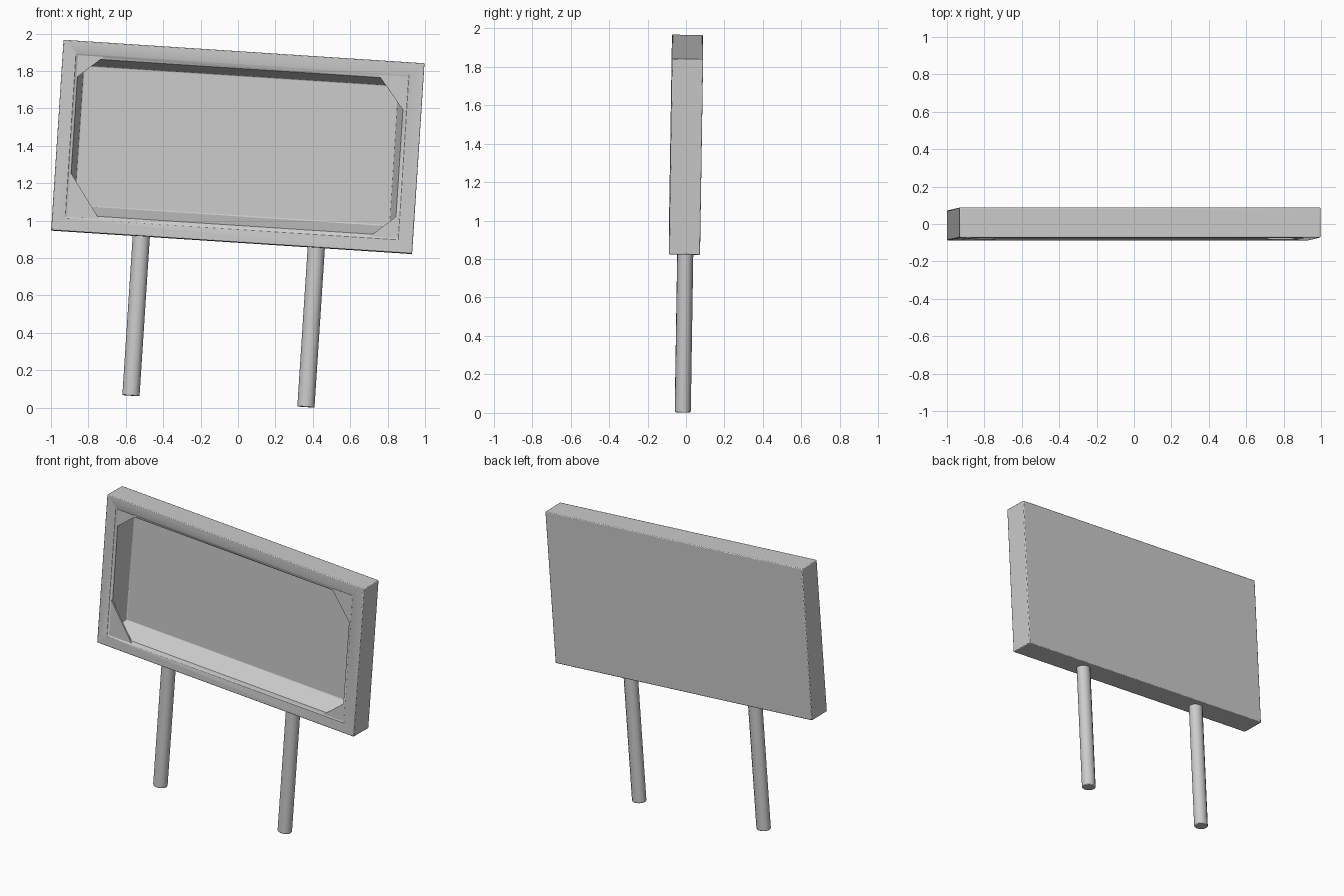
import bpy, bmesh, math
from mathutils import Matrix, Vector

if "Cube" in bpy.data.objects:
    bpy.data.objects.remove(bpy.data.objects["Cube"], do_unlink=True)

grey = bpy.data.materials.new("plain_grey")
grey.use_nodes = True
grey.diffuse_color = (0.6, 0.6, 0.6, 1)
grey.node_tree.nodes["Principled BSDF"].inputs["Base Color"].default_value = (0.6, 0.6, 0.6, 1)

# The whole sign leans sideways and slightly back
LEAN = (Matrix.Translation((-0.001, 0, 1.394))
        @ Matrix.Rotation(math.radians(3.72), 4, 'Y')
        @ Matrix.Rotation(math.radians(-0.9), 4, 'X'))


def finish(name, bm, bevel=0):
    bmesh.ops.recalc_face_normals(bm, faces=bm.faces)
    bm.transform(LEAN)
    mesh = bpy.data.meshes.new(name)
    bm.to_mesh(mesh)
    bm.free()
    mesh.materials.append(grey)
    obj = bpy.data.objects.new(name, mesh)
    bpy.context.collection.objects.link(obj)
    bpy.ops.object.select_all(action='DESELECT')
    bpy.context.view_layer.objects.active = obj
    obj.select_set(True)
    if bevel:
        mod = obj.modifiers.new("soft_edges", 'BEVEL')
        mod.width, mod.segments, mod.limit_method = bevel, 2, 'ANGLE'
        mod.angle_limit = math.radians(60)
    bpy.ops.object.shade_smooth_by_angle(angle=math.radians(40))


# Board: rectangles (x range, z range, depth) from back to front, then into the recess
bm = bmesh.new()
rings = []
for x0, x1, z0, z1, y in [(-0.967, 0.967, -0.51, 0.51, 0.081),
                          (-0.967, 0.967, -0.51, 0.51, -0.081),
                          (-0.896, 0.888, -0.441, 0.443, -0.081),
                          (-0.893, 0.884, -0.437, 0.437, -0.077),
                          (-0.88, 0.868, -0.42, 0.418, -0.07),
                          (-0.85, 0.836, -0.368, 0.382, 0.058)]:
    rings.append([bm.verts.new(p) for p in ((x0, y, z0), (x1, y, z0), (x1, y, z1), (x0, y, z1))])
for a, b in zip(rings, rings[1:]):
    for i in range(4):
        j = (i + 1) % 4
        bm.faces.new((a[i], a[j], b[j], b[i]))
bm.faces.new(rings[0])
bm.faces.new(rings[-1])
finish("sign_board", bm, 0.005)

# Corner gussets lying across the recess corners
for name, sx, sz, leg_x, leg_z in [("top_right", -1, 1, 0.14, 0.12),
                                   ("top_left", 1, 1, 0.16, 0.2),
                                   ("bottom_right", -1, -1, 0.17, 0.24),
                                   ("bottom_left", 1, -1, 0.15, 0.13)]:
    bm = bmesh.new()
    x, z = sx * 0.885, sz * 0.433
    tri = bm.faces.new([bm.verts.new(p) for p in ((x, -0.077, z),
                                                  (x - sx * leg_x, -0.077, z),
                                                  (x, -0.077, z - sz * leg_z))])
    out = bmesh.ops.extrude_face_region(bm, geom=[tri])["geom"]
    bmesh.ops.translate(bm, vec=Vector((0, 0.012, 0)),
                        verts=[v for v in out if isinstance(v, bmesh.types.BMVert)])
    finish(name + "_gusset", bm)

# Two round posts, slightly flattened front to back
for name, x in (("right_post", -0.484), ("left_post", 0.4535)):
    bm = bmesh.new()
    bmesh.ops.create_cone(bm, cap_ends=True, segments=12, radius1=0.046, radius2=0.046,
                          depth=0.88, matrix=Matrix.Translation((x, 0.005, -0.924))
                          @ Matrix.Diagonal((1, 0.9, 1, 1)))
    finish(name, bm, 0.004)
